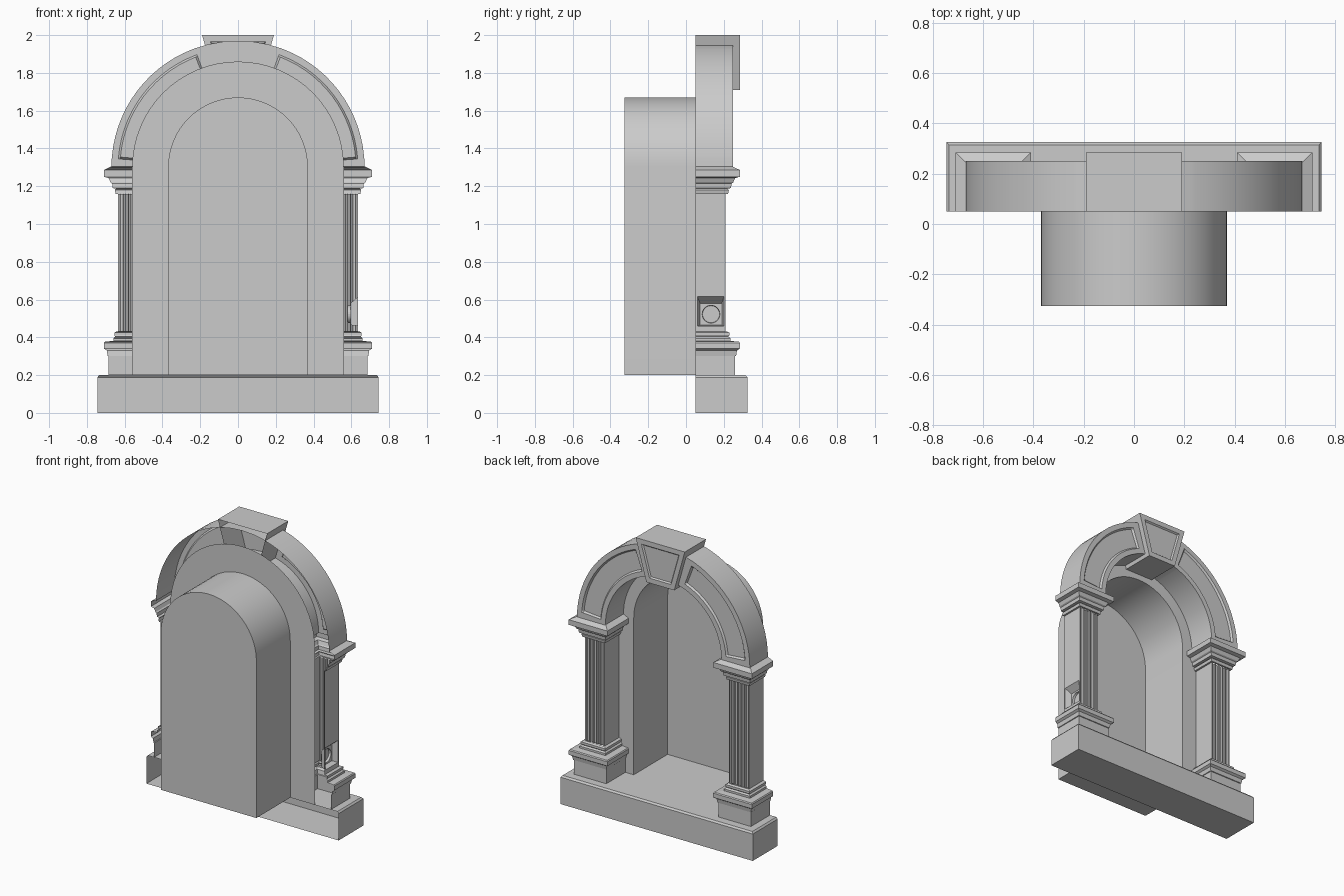
import bpy, bmesh, math

if "Cube" in bpy.data.objects:
    bpy.data.objects.remove(bpy.data.objects["Cube"])

BACK, SPRING, FLOOR = 0.05, 1.30, 0.20   # open rear plane, arch spring line, plinth top


def build(name, strips, polys=(), closed=False, smooth=False):
    """Make an object from strips (lists of equal-length point rows) and single polygons."""
    bm = bmesh.new()
    for rows in strips:
        vr = [[bm.verts.new(p) for p in row] for row in rows]
        for a, b in zip(vr, vr[1:]):
            n = len(a)
            for i in range(n if closed else n - 1):
                j = (i + 1) % n
                bm.faces.new((a[i], a[j], b[j], b[i]))
    for poly in polys:
        bm.faces.new([bm.verts.new(p) for p in poly])
    bmesh.ops.remove_doubles(bm, verts=bm.verts, dist=1e-5)
    bmesh.ops.recalc_face_normals(bm, faces=bm.faces)
    me = bpy.data.meshes.new(name)
    bm.to_mesh(me)
    bm.free()
    ob = bpy.data.objects.new(name, me)
    bpy.context.collection.objects.link(ob)
    if smooth:
        bpy.ops.object.select_all(action='DESELECT')
        ob.select_set(True)
        bpy.context.view_layer.objects.active = ob
        bpy.ops.object.shade_smooth_by_angle(angle=math.radians(25))
    return ob


def arch(r, y, n=32):
    arc = [(r * math.cos(math.pi * i / n), y, SPRING + r * math.sin(math.pi * i / n)) for i in range(n + 1)]
    return [(r, y, FLOOR)] + arc + [(-r, y, FLOOR)]


# Plinth: open at the rear, chamfered along the upper edge
def plinth_row(w, y, z):
    return [(-w, BACK, z), (-w, y, z), (w, y, z), (w, BACK, z)]


low, top = plinth_row(0.745, 0.325, 0), plinth_row(0.735, 0.315, FLOOR)
build("plinth", [[low, plinth_row(0.745, 0.325, 0.188), top]], [low, top])

# Niche: front flange, vaulted tunnel, end wall and floor
inner, end = arch(0.37, BACK), arch(0.37, -0.325)
build("niche", [[arch(0.56, BACK), inner, end]],
      [end, (inner[0], inner[-1], end[-1], end[0])], smooth=True)

# Arch ring with one sunken panel on each side of the keystone
half = [(0, 0), (4, 0), (5, 1)] + [(5 + 64 * i / 14, 1) for i in range(1, 15)] + [(70, 0), (76, 0), (83, 0), (90, 0)]
stations = half + [(180 - a, d) for a, d in reversed(half[:-1])]
rows = []
for deg, d in stations:
    a, sunk = math.radians(deg), 0.25 - 0.012 * d
    section = [(0.45, BACK), (0.45, 0.25), (0.485, 0.25), (0.495, sunk),
               (0.625, sunk), (0.635, 0.25), (0.67, 0.25), (0.67, BACK)]
    rows.append([(r * math.cos(a), y, SPRING + r * math.sin(a)) for r, y in section])
build("arch_ring", [rows], smooth=True)


# Keystone: wedge with a sunken face panel
def wedge(inset, y):
    z0, z1 = 1.71 + inset, 2.0 - inset
    w0, w1 = 0.108 + 0.28 * inset - inset, 0.19 - 0.28 * inset - inset
    return [(-w0, y, z0), (w0, y, z0), (w1, y, z1), (-w1, y, z1)]


panel = wedge(0.042, 0.275)
build("keystone", [[wedge(0, BACK), wedge(0, 0.285), wedge(0.034, 0.285), panel]], [panel], closed=True)

# Columns: moulded base and capital swept around three sides, fluted shaft
BASE = [(.125, .2), (.125, .3), (.13, .302), (.135, .33), (.15, .34), (.15, .37), (.145, .377), (.10, .381),
        (.10, .395), (.09, .404), (.095, .412), (.095, .425), (.085, .43), (.075, .43)]
CAPITAL = [(.075, 1.16), (.088, 1.16), (.092, 1.18), (.085, 1.187), (.103, 1.19), (.106, 1.214), (.115, 1.22),
           (.125, 1.243), (.15, 1.25), (.15, 1.286), (.11, 1.305)]
CX, HW, Z0, Z1, FRONT = 0.56, 0.075, 0.43, 1.16, 0.21


def wrap(profile, cx):
    return [[(cx - h, BACK, z), (cx - h, .135 + h, z), (cx + h, .135 + h, z), (cx + h, BACK, z)] for h, z in profile]


def side(x):
    return [(x, BACK, Z0), (x, FRONT, Z0), (x, FRONT, Z1), (x, BACK, Z1)]


for s, label in ((-1, "left"), (1, "right")):
    cx = s * CX
    build(label + "_column_base", [wrap(BASE, cx)])
    build(label + "_capital", [wrap(CAPITAL, cx)])
    line = [(cx - HW, FRONT)]
    for k in range(-2, 3):
        c = cx + k * 0.028
        line += [(c - .010, FRONT), (c - .006, FRONT - .008), (c + .006, FRONT - .008), (c + .010, FRONT)]
    line.append((cx + HW, FRONT))
    walls = [side(cx - s * HW)] + ([side(cx + s * HW)] if s < 0 else [])
    build(label + "_shaft", [[[(x, y, z) for x, y in line] for z in (Z0, Z1)]], walls)

# Right shaft outer wall with a recessed round power socket
N = 24
ANG = [2 * math.pi * i / N for i in range(N)]


def rect(x, y0, y1, z0, z1):
    out = []
    for a in ANG:
        c, q = math.cos(a), math.sin(a)
        m = max(abs(c), abs(q))
        out.append((x, (y0 + y1) / 2 + (y1 - y0) / 2 * c / m, (z0 + z1) / 2 + (z1 - z0) / 2 * q / m))
    return out


def ring(x, r, y=0.1325, z=0.5225):
    return [(x, y + r * math.cos(a), z + r * math.sin(a)) for a in ANG]


X = CX + HW
cup = ring(0.58, 0.045)
build("socket_wall", [[rect(X, BACK, FRONT, Z0, Z1), rect(X, .06, .20, .46, .615),
                       rect(0.595, .075, .19, .465, .58), ring(0.595, 0.047), cup]], [cup], closed=True)
build("socket_pins", [], [ring(0.581, 0.006, 0.1325 + dy, 0.5225 + dz)
                          for dy, dz in ((-.02, .008), (.02, .008), (0, -.022))])
